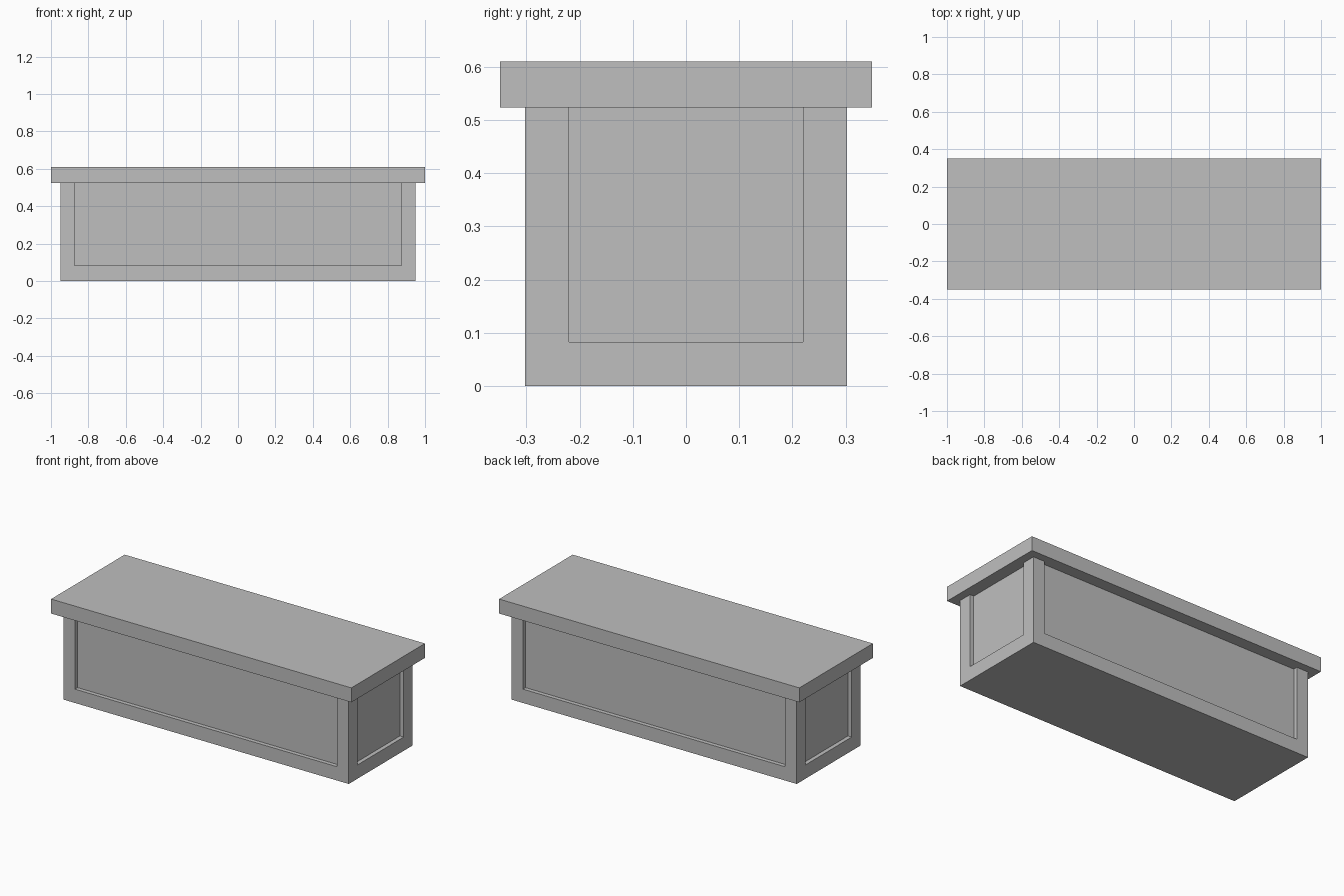
import bpy
import bmesh
from mathutils import Matrix, Vector

cube = bpy.data.objects.get("Cube")
if cube:
    bpy.data.objects.remove(cube, do_unlink=True)

grey = bpy.data.materials.new("plain grey")
grey.use_nodes = True
colour = (0.52, 0.52, 0.52, 1)
grey.diffuse_color = colour
grey.node_tree.nodes["Principled BSDF"].inputs["Base Color"].default_value = colour


def box(name, half_x, half_y, bottom, top, x=0, y=0):
    """Axis-aligned box given by half sizes and its bottom and top heights."""
    bm = bmesh.new()
    size = Matrix.Diagonal((2 * half_x, 2 * half_y, top - bottom, 1))
    place = Matrix.Translation(Vector((x, y, (bottom + top) / 2)))
    bmesh.ops.create_cube(bm, size=1, matrix=place @ size)
    mesh = bpy.data.meshes.new(name)
    bm.to_mesh(mesh)
    bm.free()
    mesh.materials.append(grey)
    obj = bpy.data.objects.new(name, mesh)
    bpy.context.collection.objects.link(obj)
    return obj


BODY_X, BODY_Y, BODY_TOP = 0.95, 0.303, 0.523
PANEL_X, PANEL_Y, PANEL_BOTTOM = 0.873, 0.22, 0.083
DEPTH = 0.025

# Body, with a sunken panel on each side running up to the slab
body = box("body", BODY_X, BODY_Y, 0, BODY_TOP)
cutters = []
for side in (-1, 1):
    cutters.append(box("long_panel_cutter", PANEL_X, DEPTH, PANEL_BOTTOM, 0.6,
                       y=side * BODY_Y))
    cutters.append(box("end_panel_cutter", DEPTH, PANEL_Y, PANEL_BOTTOM, 0.6,
                       x=side * BODY_X))
for cutter in cutters:
    cutter.hide_render = True
    cutter.hide_set(True)
    cut = body.modifiers.new("sunken_panel", 'BOOLEAN')
    cut.operation = 'DIFFERENCE'
    cut.solver = 'EXACT'
    cut.object = cutter

# Bake the cuts, then drop the cutters
bpy.context.view_layer.update()
evaluated = body.evaluated_get(bpy.context.evaluated_depsgraph_get())
carved = bpy.data.meshes.new_from_object(evaluated)
body.modifiers.clear()
body.data = carved
for cutter in cutters:
    bpy.data.objects.remove(cutter, do_unlink=True)

# Overhanging top slab
box("top_slab", 1, 0.35, BODY_TOP, 0.61)
